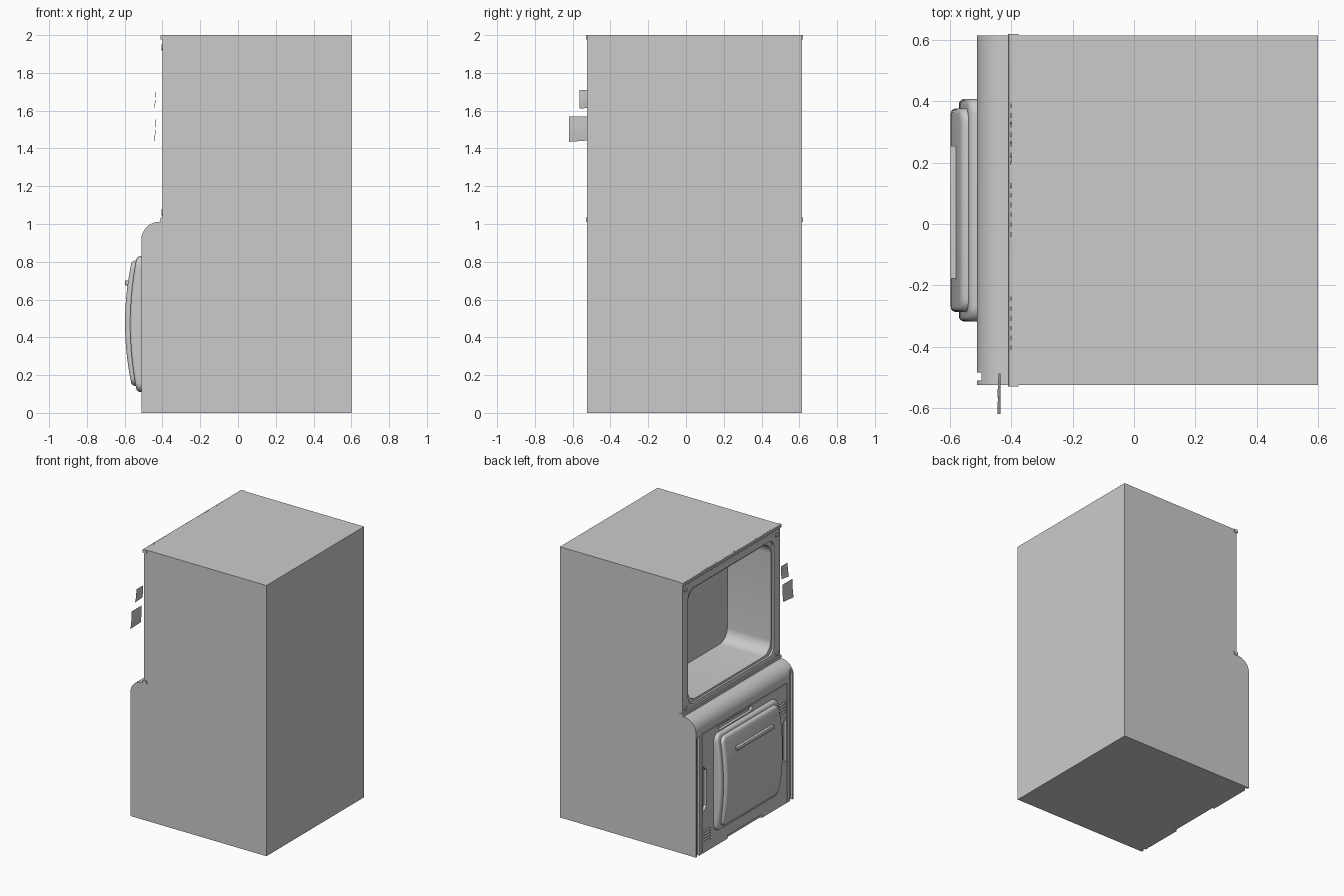
import bpy, bmesh, math
from math import sin, cos, pi

if "Cube" in bpy.data.objects:
    bpy.data.objects.remove(bpy.data.objects["Cube"])

CY = 0.045  # width centre of the cabinet


def finish(bm, name, smooth=True):
    bmesh.ops.recalc_face_normals(bm, faces=bm.faces)
    me = bpy.data.meshes.new(name)
    bm.to_mesh(me)
    bm.free()
    ob = bpy.data.objects.new(name, me)
    bpy.context.collection.objects.link(ob)
    if smooth:
        activate(ob)
        bpy.ops.object.shade_smooth_by_angle(angle=math.radians(32))
    return ob


def activate(ob):
    bpy.ops.object.select_all(action='DESELECT')
    ob.select_set(True)
    bpy.context.view_layer.objects.active = ob


def add_prism(bm, pts, a, b, axis):
    """Extrude a profile along x (pts are y,z) or along y (pts are x,z)."""
    def place(p, t):
        return (t, p[0], p[1]) if axis == 'x' else (p[0], t, p[1])
    lo = [bm.verts.new(place(p, a)) for p in pts]
    hi = [bm.verts.new(place(p, b)) for p in pts]
    bm.faces.new(lo)
    bm.faces.new(hi[::-1])
    n = len(pts)
    for i in range(n):
        j = (i + 1) % n
        bm.faces.new((lo[i], lo[j], hi[j], hi[i]))


def prism(name, pts, a, b, axis='x'):
    bm = bmesh.new()
    add_prism(bm, pts, a, b, axis)
    return finish(bm, name)


def boxes(name, specs):
    bm = bmesh.new()
    for x0, x1, y0, y1, z0, z1 in specs:
        add_prism(bm, [(y0, z0), (y1, z0), (y1, z1), (y0, z1)], x0, x1, 'x')
    return finish(bm, name)


def round_rect(hw, z0, z1, r, n=8):
    pts = []
    for k, (sy, z) in enumerate(((1, z1 - r), (-1, z1 - r), (-1, z0 + r), (1, z0 + r))):
        for i in range(n + 1):
            a = (k + i / n) * pi / 2
            pts.append((CY + sy * (hw - r) + r * cos(a), z + r * sin(a)))
    return pts


def cut(ob, cutter):
    cutter.hide_render = True
    m = ob.modifiers.new('cut', 'BOOLEAN')
    m.operation, m.solver, m.object = 'DIFFERENCE', 'EXACT', cutter
    activate(ob)
    bpy.ops.object.modifier_apply(modifier=m.name)
    bpy.data.objects.remove(cutter)


def bulged_panel(name, hw, z0, z1, corner, x_edge, bulge, r):
    """Rounded door plate bowed along its height, with a rounded rim."""
    cz, hz = CY, (z1 - z0) / 2
    zc = (z0 + z1) / 2

    def half(inset):
        w, h, c = hw - inset, hz - inset, corner - inset
        pts = [(w - c + c * sin(a), -h + c - c * cos(a)) for a in [i * pi / 12 for i in range(7)]]
        pts += [(w, (-1 + i / 8) * (h - c)) for i in range(1, 16)]
        return pts + [(y, -z) for y, z in pts[6::-1]]

    def front(z):
        return x_edge - bulge * (1 - (z / hz) ** 2)

    bm = bmesh.new()
    rings = []
    for k in range(-1, 6):
        a = max(k, 0) * pi / 10
        pts = half(r * (1 - cos(a)))
        ring = pts + [(-y, z) for y, z in pts[::-1]]
        rings.append([bm.verts.new((-0.505 if k < 0 else front(z) + r * (1 - sin(a)),
                                    CY + y, zc + z)) for y, z in ring])
    n = len(rings[0])
    for p, q in zip(rings, rings[1:]):
        for i in range(n):
            j = (i + 1) % n
            bm.faces.new((p[i], p[j], q[j], q[i]))
    cap = rings[-1]
    for i in range(n // 2 - 1):
        bm.faces.new((cap[i], cap[i + 1], cap[n - 2 - i], cap[n - 1 - i]))
    bm.faces.new(rings[0])
    return finish(bm, name)


# Cabinet body with rounded shoulder
shoulder = [(-0.415 - 0.097 * cos(a), 0.915 + 0.097 * sin(a)) for a in [i * pi / 24 for i in range(13)]]
body = prism('cabinet_body', [(0.6, 0), (-0.512, 0)] + shoulder + [(-0.40, 1.012), (-0.40, 2), (0.6, 2)],
             CY - 0.57, CY + 0.57, 'y')

# Upper compartment: stepped rim and deep rounded cavity
cut(body, prism('rim_cutter', round_rect(0.50, 1.065, 1.915, 0.055), -0.5, -0.385))
cut(body, prism('cavity_cutter', round_rect(0.485, 1.08, 1.90, 0.09), -0.5, -0.03))

# Lower panel grooves, seams and toe notch
X0, X1 = -0.6, -0.497
cut(body, boxes('groove_cutter', [
    (X0, X1, -0.51, -0.485, -0.1, 1.1),
    (X0, X1, 0.575, 0.60, -0.1, 0.88),
    (X0, X1, CY - 0.2, CY + 0.2, -0.1, 0.025)]))
cut(body, boxes('seam_cutter', [(X0, -0.504, s - 0.004, s + 0.004, -0.1, 0.885) for s in (CY - 0.495, CY + 0.495)]))
cut(body, boxes('top_seam_cutter', [(X0, -0.504, CY - 0.49, CY + 0.49, 0.88, 0.887)]))

# Side grips and the pocket above the door
for s in (-1, 1):
    cut(body, prism('grip_cutter', [(CY + s * y, z) for y, z in
                                    ((0.485, 0.30), (0.485, 0.64), (0.445, 0.60), (0.445, 0.34))], X0, -0.492))
cut(body, prism('pocket_cutter', [(-0.05, 0.872), (0.36, 0.872), (0.34, 0.838), (-0.03, 0.838)], X0, -0.492))

# Ventilation slots
cut(body, boxes('vent_cutter',
                [(X0, -0.495, -0.435, -0.355, z, z + 0.01) for z in [0.66 + 0.021 * i for i in range(5)]] +
                [(X0, -0.495, 0.445, 0.52, z, z + 0.01) for z in [0.07 + 0.021 * i for i in range(5)]]))
activate(body)
bpy.ops.object.shade_smooth_by_angle(angle=math.radians(32))

# Trim bars above and below the compartment
for name, z in (('top_trim', 1.976), ('middle_trim', 1.01)):
    bar = prism(name, [(-0.411 + dx, z + dz) for dx, dz in
                       ((0.004, 0), (0.034, 0), (0.034, 0.024), (0.004, 0.024), (0, 0.02), (0, 0.004))],
                CY - 0.575, CY + 0.575, 'y')
    if name == 'top_trim':
        cut(bar, boxes('slot_cutter', [(-0.402, -0.394, y + i * 0.032, y + i * 0.032 + 0.012, 1.992, 2.1)
                                       for y in (-0.41, -0.04, 0.22) for i in range(6)]))

# Corner screws
for sy in (-1, 1):
    for z in (1.06, 1.935):
        bm = bmesh.new()
        y = CY + sy * 0.533
        add_prism(bm, [(y + 0.016 * cos(i * pi / 8), z + 0.016 * sin(i * pi / 8)) for i in range(16)],
                  -0.406, -0.39, 'x')
        finish(bm, 'corner_screw')

# Bowed door: surround, front plate and handle
bulged_panel('door_surround', 0.363, 0.11, 0.83, 0.05, -0.535, 0.036, 0.018)
bulged_panel('door_front', 0.332, 0.143, 0.806, 0.045, -0.562, 0.036, 0.018)
handle = boxes('door_handle', [(-0.599, -0.57, -0.18, 0.255, 0.675, 0.702)])
bev = handle.modifiers.new('bevel', 'BEVEL')
bev.width, bev.segments = 0.004, 2

# Two paper notes hanging off the side, curling at the bottom
for name, y0, y1, z0, z1 in (('upper_note', -0.565, -0.487, 1.61, 1.71),
                             ('lower_note', -0.62, -0.505, 1.435, 1.568)):
    bm = bmesh.new()
    rows = []
    for i in range(9):
        t = i / 8
        curl = 0.012 * max(0, t - 0.25) ** 2
        rows.append([bm.verts.new((-0.435 - curl - k * 0.004 * t, y, z1 + (z0 - z1) * t + 0.008 * t * (1 - k)))
                     for k, y in ((1, y0), (0, y1))])
    for p, q in zip(rows, rows[1:]):
        bm.faces.new((p[0], p[1], q[1], q[0]))
    finish(bm, name)
